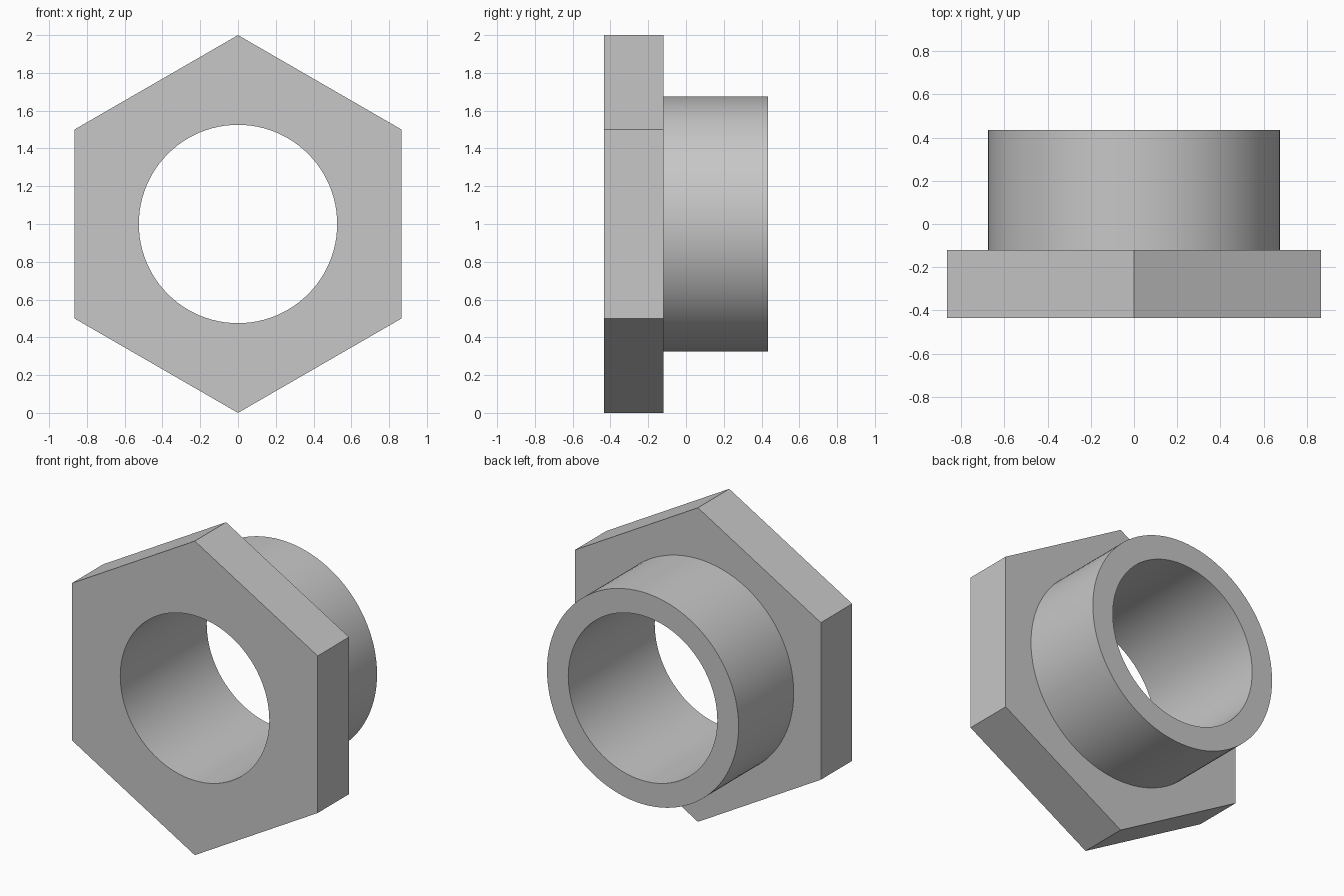
import bpy, bmesh
from math import pi, cos, sin, radians

if "Cube" in bpy.data.objects:
    bpy.data.objects.remove(bpy.data.objects["Cube"], do_unlink=True)

SEGMENTS = 96
CENTRE_Z = 1.0
FRONT, SHOULDER, BACK = -0.435, -0.12, 0.435
BORE, SLEEVE, HEX = 0.525, 0.675, 1.0

# Plain grey metal
metal = bpy.data.materials.new("grey_metal")
metal.use_nodes = True
grey = (0.57, 0.57, 0.57, 1)
metal.diffuse_color = grey
metal.node_tree.nodes["Principled BSDF"].inputs["Base Color"].default_value = grey


def circle(radius):
    return lambda a: radius


def hexagon(radius):
    # Distance to a hexagon's edge, with a corner at angle zero
    return lambda a: radius * cos(pi / 6) / cos(a % (pi / 3) - pi / 6)


def add_ring(bm, outline, y):
    verts = []
    for i in range(SEGMENTS):
        a = 2 * pi * i / SEGMENTS
        r = outline(a)
        verts.append(bm.verts.new((r * sin(a), y, CENTRE_Z + r * cos(a))))
    return verts


# Flanged bushing: closed loop of rings from the bore, over the hex flange, along the sleeve
bm = bmesh.new()
rings = [add_ring(bm, outline, y) for outline, y in (
    (circle(BORE), FRONT),
    (hexagon(HEX), FRONT),
    (hexagon(HEX), SHOULDER),
    (circle(SLEEVE), SHOULDER),
    (circle(SLEEVE), BACK),
    (circle(BORE), BACK),
)]
for k, ring in enumerate(rings):
    following = rings[(k + 1) % len(rings)]
    for i in range(SEGMENTS):
        j = (i + 1) % SEGMENTS
        bm.faces.new((ring[i], ring[j], following[j], following[i]))
bmesh.ops.recalc_face_normals(bm, faces=bm.faces)

mesh = bpy.data.meshes.new("hex_flange_bushing")
bm.to_mesh(mesh)
bm.free()
mesh.materials.append(metal)
bushing = bpy.data.objects.new("hex_flange_bushing", mesh)
bpy.context.collection.objects.link(bushing)

# Smooth round walls, sharp rims and hex corners
bpy.ops.object.select_all(action="DESELECT")
bushing.select_set(True)
bpy.context.view_layer.objects.active = bushing
bpy.ops.object.shade_smooth_by_angle(angle=radians(30))
